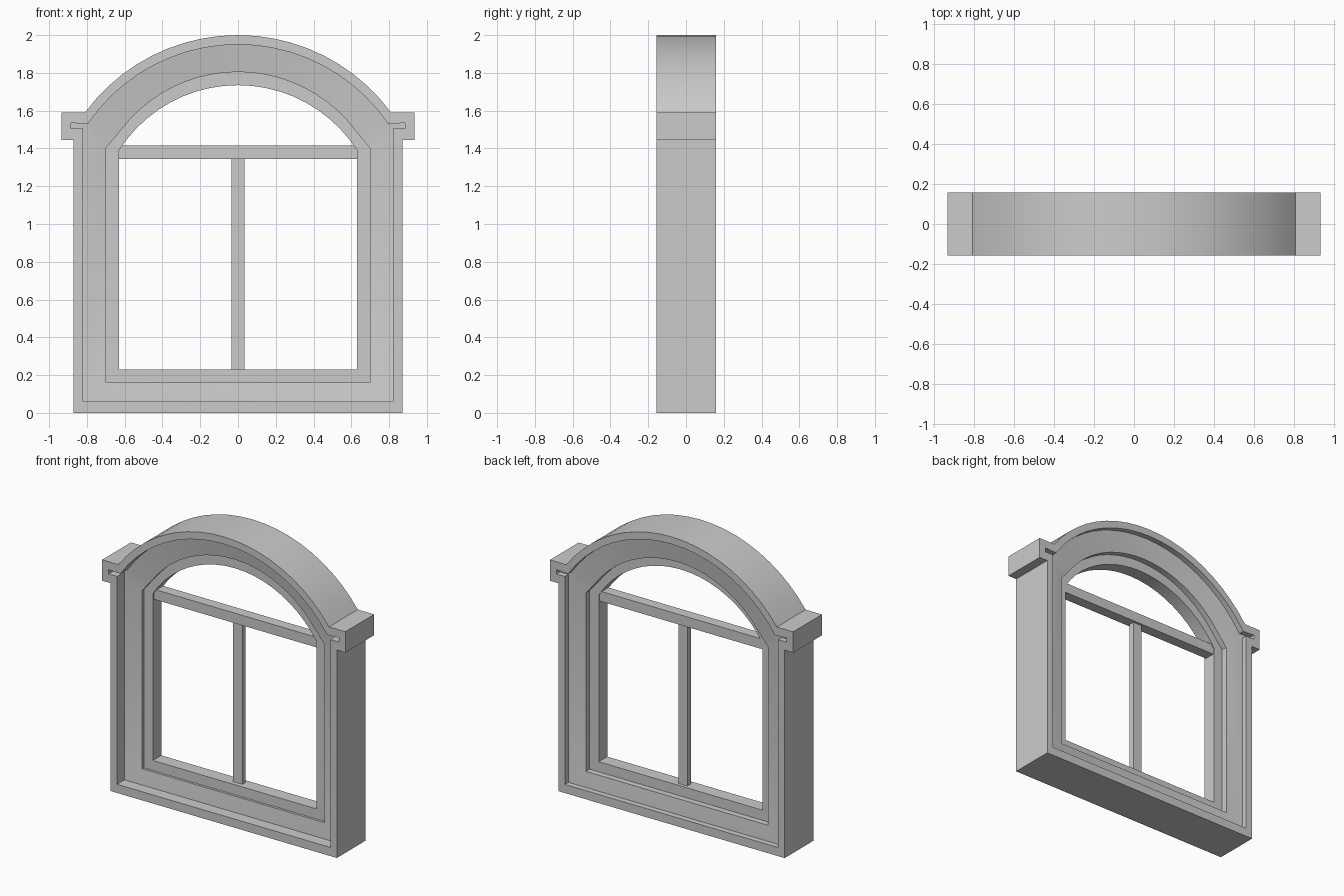
import bpy, bmesh, math
from mathutils import Vector

if "Cube" in bpy.data.objects:
    bpy.data.objects.remove(bpy.data.objects["Cube"])

stone = bpy.data.materials.new("grey stone")
stone.use_nodes = True
stone.diffuse_color = (0.6, 0.6, 0.6, 1)
stone.node_tree.nodes["Principled BSDF"].inputs["Base Color"].default_value = (0.6, 0.6, 0.6, 1)


def outline(side, half, spring, apex, segments=20):
    """Closed outline: right side points, arch over the top, mirrored left side."""
    rise = apex - spring
    radius = (half * half + rise * rise) / (2 * rise)
    sweep = math.asin(half / radius)
    arch = []
    for i in range(segments + 1):
        a = sweep * (1 - 2 * i / segments)
        arch.append((radius * math.sin(a), apex - radius + radius * math.cos(a)))
    return side + arch + [(-x, z) for x, z in reversed(side)]


def finish(bm, name):
    bmesh.ops.recalc_face_normals(bm, faces=bm.faces)
    mesh = bpy.data.meshes.new(name)
    bm.to_mesh(mesh)
    bm.free()
    obj = bpy.data.objects.new(name, mesh)
    bpy.context.collection.objects.link(obj)
    mesh.materials.append(stone)
    return obj


def loop(bm, points, y):
    return [bm.verts.new((x, y, z)) for x, z in points]


def pairs(verts):
    return zip(verts, verts[1:] + verts[:1])


def wall(bm, first, second):
    for (a, b), (c, d) in zip(pairs(first), pairs(second)):
        bm.faces.new((a, b, d, c))


def cap(bm, outer, inner):
    """Fill the band between two loops; the fill is made flat, then sloped back."""
    depth = [(v, v.co.y) for v in outer + inner]
    for v, y in depth:
        v.co.y = 0
    edges = [bm.edges.get(p) or bm.edges.new(p)
             for ring in (outer, inner) for p in pairs(ring)]
    bmesh.ops.triangle_fill(bm, edges=edges, use_beauty=True, normal=Vector((0, -1, 0)))
    for v, y in depth:
        v.co.y = y


def box(name, low, high):
    bm = bmesh.new()
    bmesh.ops.create_cube(bm, size=1)
    for v in bm.verts:
        v.co = [l if c < 0 else h for c, l, h in zip(v.co, low, high)]
    return finish(bm, name)


# Outlines from the outside edge, with its side blocks, to the opening
outer = outline([(0.87, 0), (0.87, 1.445), (0.935, 1.445), (0.935, 1.59)], 0.81, 1.59, 2.0)
rim = outline([(0.82, 0.06), (0.82, 1.505), (0.885, 1.505), (0.885, 1.535)], 0.795, 1.53, 1.95)
bead = outline([(0.7, 0.16), (0.7, 1.4)], 0.625, 1.49, 1.805)
opening = outline([(0.63, 0.23)], 0.63, 1.39, 1.735)

# Stepped arched frame: rim, sloped panel and inner band on both faces
bm = bmesh.new()
edges, reveals = [], []
for face, panel_out, panel_in, band in ((-0.157, -0.075, -0.052, -0.035),
                                        (0.159, 0.12, 0.1, 0.058)):
    edge = loop(bm, outer, face)
    rim_top, rim_foot = loop(bm, rim, face), loop(bm, rim, panel_out)
    bead_top, bead_foot = loop(bm, bead, panel_in), loop(bm, bead, band)
    reveal = loop(bm, opening, band)
    cap(bm, edge, rim_top)
    wall(bm, rim_top, rim_foot)
    cap(bm, rim_foot, bead_top)
    wall(bm, bead_top, bead_foot)
    cap(bm, bead_foot, reveal)
    edges.append(edge)
    reveals.append(reveal)
wall(bm, *edges)
wall(bm, *reveals)
frame = finish(bm, "arched_frame")

bpy.ops.object.select_all(action="DESELECT")
frame.select_set(True)
bpy.context.view_layer.objects.active = frame
bpy.ops.object.shade_smooth_by_angle(angle=math.radians(25))

# Glazing bars
box("transom_bar", (-0.635, -0.022, 1.345), (0.635, 0.052, 1.415))
box("centre_mullion", (-0.035, -0.003, 0.225), (0.035, 0.035, 1.35))
